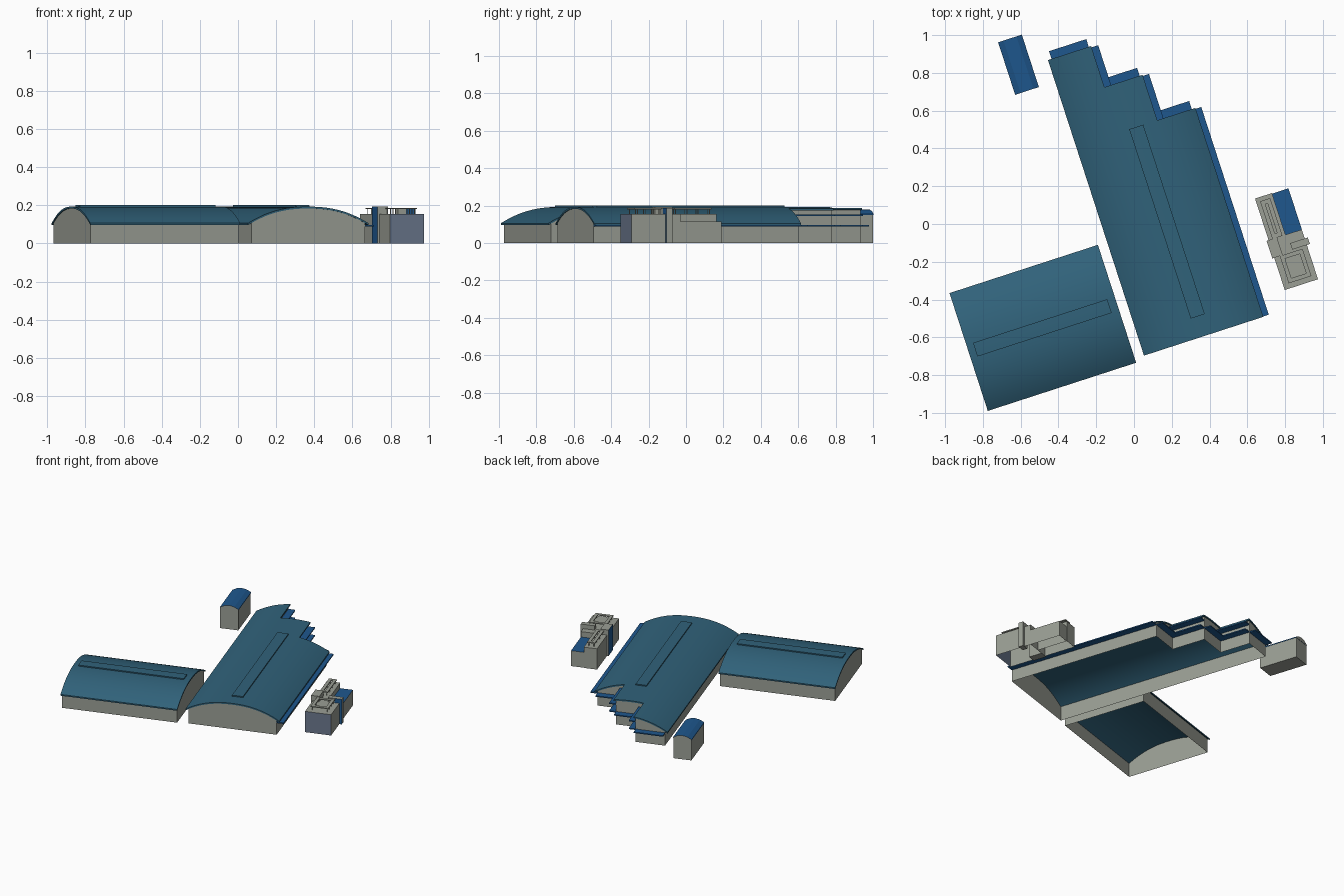
import bpy, bmesh, math
from mathutils import Matrix

if "Cube" in bpy.data.objects:
    bpy.data.objects.remove(bpy.data.objects["Cube"])

SITE = Matrix.Rotation(math.radians(18), 4, 'Z')   # whole site is turned 18 degrees


def colour(name, rgb):
    m = bpy.data.materials.new(name)
    m.diffuse_color = (*rgb, 1)
    m.use_nodes = True
    m.node_tree.nodes["Principled BSDF"].inputs["Base Color"].default_value = m.diffuse_color
    return m


TEAL = colour("teal_roof", (0.030, 0.122, 0.195))
BLUE = colour("blue_metal", (0.013, 0.096, 0.270))
GREY = colour("warm_grey_wall", (0.325, 0.345, 0.300))
SLATE = colour("slate_panel", (0.145, 0.185, 0.265))


def finish(name, bm, mats, rule=None, smooth=False):
    bmesh.ops.remove_doubles(bm, verts=bm.verts, dist=1e-5)
    bmesh.ops.recalc_face_normals(bm, faces=bm.faces)
    if rule:
        for f in bm.faces:
            f.material_index = rule(f)
    bm.transform(SITE)
    me = bpy.data.meshes.new(name)
    bm.to_mesh(me)
    bm.free()
    for m in mats:
        me.materials.append(m)
    ob = bpy.data.objects.new(name, me)
    bpy.context.collection.objects.link(ob)
    if smooth:
        bpy.context.view_layer.objects.active = ob
        ob.select_set(True)
        bpy.ops.object.shade_smooth_by_angle(angle=math.radians(30))
        ob.select_set(False)
    return ob


def add_box(bm, u0, u1, v0, v1, z0, z1, bottom=True):
    p = [bm.verts.new((u, v, z)) for z in (z0, z1)
         for u, v in ((u0, v0), (u1, v0), (u1, v1), (u0, v1))]
    faces = [(4, 5, 6, 7)] + [(i, (i + 1) % 4, (i + 1) % 4 + 4, i + 4) for i in range(4)]
    if bottom:
        faces.append((3, 2, 1, 0))
    for f in faces:
        bm.faces.new([p[i] for i in f])


def boxes(name, mats, dims, rule=None, bottom=True):
    bm = bmesh.new()
    for d in dims:
        add_box(bm, *d, bottom=bottom)
    return finish(name, bm, mats, rule)


def arch(centre, half, z0=0.096, z1=0.183):
    return lambda t: z0 + (z1 - z0) * (1 - min(1, abs(t - centre) / half) ** 2.3)


def vault(name, strips, z_at, thick, along_u=False, lift=0.0):
    """Curved plate; each strip is (across0, across1, along0, along1)."""
    bm = bmesh.new()
    for a0, a1, l0, l1 in strips:
        n = max(6, round((a1 - a0) / 0.022))
        ts = [a0 + (a1 - a0) * i / n for i in range(n + 1)]
        prof = [(t, z_at(t) + lift) for t in ts]
        prof += [(t, z_at(t) + lift + thick) for t in reversed(ts)]
        ends = []
        for l in (l0, l1):
            ends.append([bm.verts.new((l, t, z) if along_u else (t, l, z)) for t, z in prof])
        m = len(prof)
        for i in range(m):
            j = (i + 1) % m
            bm.faces.new((ends[0][i], ends[0][j], ends[1][j], ends[1][i]))
        for e in ends:
            for i in range(n):
                bm.faces.new((e[i], e[i + 1], e[m - 2 - i], e[m - 1 - i]))
    return finish(name, bm, [TEAL], smooth=True)


def hall_walls(name, outline, z_at, axis):
    """Open-bottomed walls whose tops follow the arch."""
    bm = bmesh.new()
    for p, q in zip(outline, outline[1:] + outline[:1]):
        n = max(1, round(abs(q[axis] - p[axis]) / 0.022))
        pts = [[p[k] + (q[k] - p[k]) * i / n for k in (0, 1)] for i in range(n + 1)]
        for a, b in zip(pts, pts[1:]):
            bm.faces.new([bm.verts.new(c) for c in (
                (*a, 0), (*b, 0), (*b, z_at(b[axis])), (*a, z_at(a[axis])))])
    return finish(name, bm, [GREY])


# Main hall with stepped far end
main_z = arch(0.167, 0.332)
hall_walls("main_hall_walls", [(-0.145, -0.675), (0.48, -0.675), (0.48, 0.479), (0.272, 0.479),
                               (0.272, 0.731), (0.063, 0.731), (0.063, 0.960), (-0.145, 0.960)],
           main_z, 0)
vault("main_hall_roof", [(-0.165, 0.075, -0.679, 0.966), (0.075, 0.287, -0.679, 0.737),
                         (0.287, 0.499, -0.679, 0.484)], main_z, 0.010)
vault("main_hall_skylight", [(0.131, 0.209, -0.569, 0.485)], main_z, 0.009, lift=0.009)

# Blue canopies around the stepped sides
canopies = [(0.48, 0.53, -0.677, 0.479, 0.088, 0.096)]
for u0, u1, v in ((-0.145, 0.062, 0.959), (0.063, 0.271, 0.731), (0.272, 0.479, 0.479)):
    canopies.append((u0, u1, v, v + 0.05, 0.088, 0.096))
for u, v0, v1 in ((0.063, 0.731, 0.959), (0.272, 0.479, 0.731)):
    for z in (0.088, 0.146):
        canopies.append((u, u + 0.049, v0, v1, z, z + 0.008))
boxes("canopies", [BLUE], canopies)

# Side hall
side_z = arch(-0.374, 0.328)
hall_walls("side_hall_walls", [(-1.037, -0.687), (-0.221, -0.687), (-0.221, -0.061), (-1.037, -0.061)],
           side_z, 1)
vault("side_hall_roof", [(-0.702, -0.046, -1.042, -0.216)], side_z, 0.010, along_u=True)
vault("side_hall_skylight", [(-0.411, -0.335, -1.005, -0.258)], side_z, 0.009, along_u=True, lift=0.009)

# Small shed with a faceted blue roof
boxes("shed_walls", [GREY], [(-0.385, -0.257, 0.847, 1.135, 0, 0.153)])
bm = bmesh.new()
prof = [(-0.387, 0.150), (-0.387, 0.156), (-0.357, 0.172), (-0.321, 0.179),
        (-0.285, 0.172), (-0.255, 0.156), (-0.255, 0.150)]
base = bm.faces.new([bm.verts.new((u, 0.845, z)) for u, z in prof])
ext = bmesh.ops.extrude_face_region(bm, geom=[base], use_keep_orig=True)
bmesh.ops.translate(bm, vec=(0, 0.292, 0),
                    verts=[g for g in ext["geom"] if isinstance(g, bmesh.types.BMVert)])
finish("shed_roof", bm, [BLUE, GREY], rule=lambda f: 1 if abs(f.normal.y) > 0.9 else 0)

# Service block: taller L shape with a lower blue-roofed corner
boxes("service_block", [GREY, SLATE],
      [(0.651, 0.836, -0.579, -0.302, 0, 0.155), (0.651, 0.745, -0.302, -0.070, 0, 0.155)],
      rule=lambda f: 1 if f.normal.y < -0.9 and f.calc_center_median().y < -0.5 else 0, bottom=False)
boxes("low_wing", [GREY, BLUE], [(0.745, 0.836, -0.302, -0.073, 0, 0.115)],
      rule=lambda f: 1 if f.normal.z > 0.9 else 0, bottom=False)
boxes("stair_tower", [GREY, BLUE], [(0.640, 0.698, -0.400, -0.302, 0, 0.193)],
      rule=lambda f: 1 if f.normal.x < -0.9 else 0)
boxes("side_fin", [GREY, BLUE], [(0.800, 0.853, -0.388, -0.352, 0, 0.187),
                                 (0.755, 0.800, -0.388, -0.352, 0.155, 0.187)],
      rule=lambda f: 1 if f.normal.y < -0.9 and f.calc_center_median().x > 0.81 else 0)

# Raised roof frames on thin posts
bars, posts = [], []
for u0, u1, v0, v1 in ((0.682, 0.808, -0.552, -0.400), (0.672, 0.728, -0.302, -0.092)):
    w = 0.022
    bars += [(u0, u0 + w, v0, v1, 0.180, 0.187), (u1 - w, u1, v0, v1, 0.180, 0.187),
             (u0 + w, u1 - w, v0, v0 + w, 0.180, 0.187), (u0 + w, u1 - w, v1 - w, v1, 0.180, 0.187)]
    for i in range(4):
        v = v0 + 0.008 + (v1 - v0 - 0.020) * i / 3
        for u in (u0 + 0.008, u1 - 0.012):
            posts.append((u, u + 0.004, v, v + 0.004, 0.155, 0.180))
boxes("roof_frames", [GREY], bars)
boxes("roof_frame_posts", [GREY], posts)
